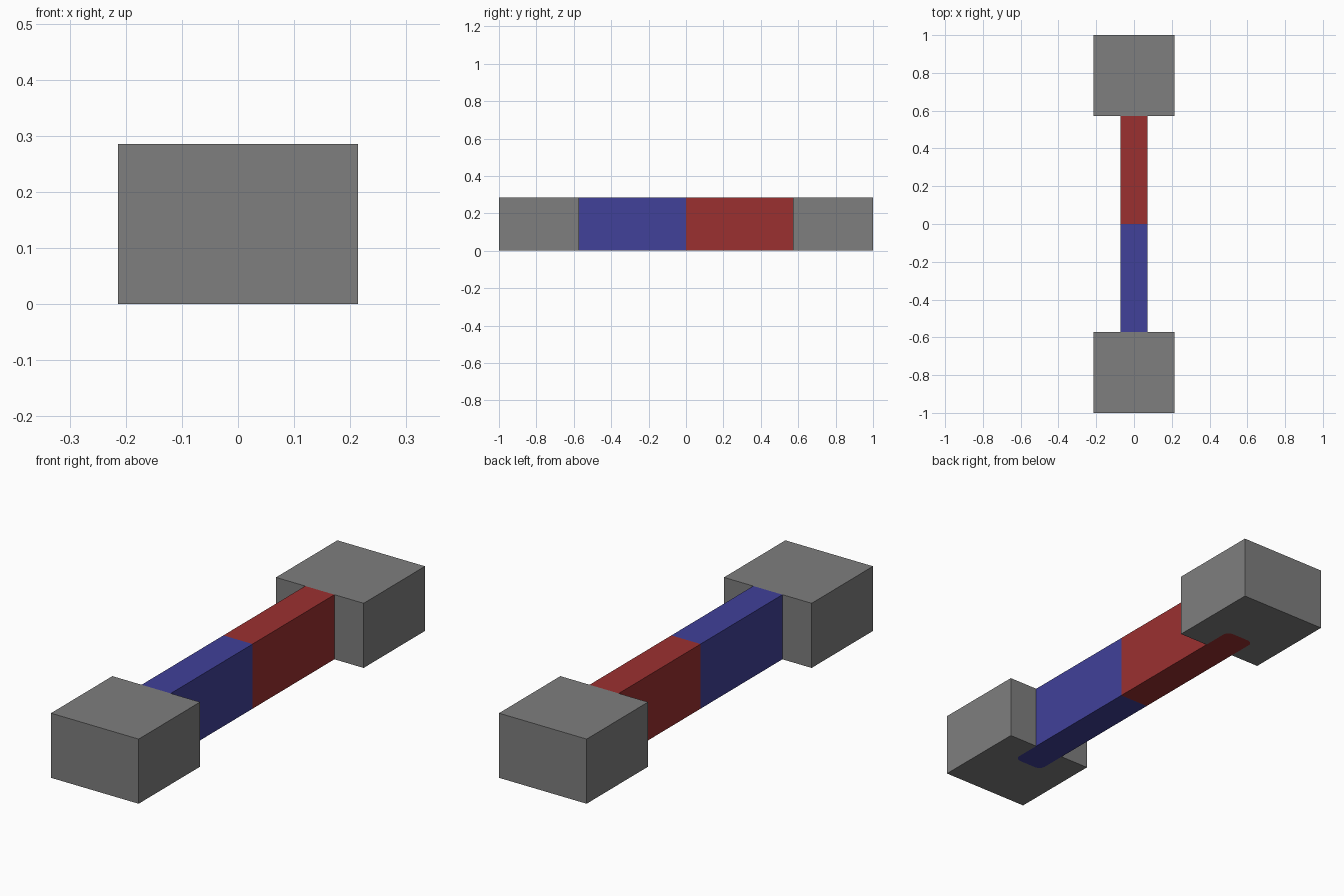
import bpy
import bmesh
from math import cos, sin, pi

default = bpy.data.objects.get("Cube")
if default:
    bpy.data.objects.remove(default, do_unlink=True)

U = 1 / 7          # one modelling unit
RADIUS = 0.03      # rounding of the tab corners


def material(name, rgb):
    m = bpy.data.materials.new(name)
    m.use_nodes = True
    m.diffuse_color = (*rgb, 1)
    m.node_tree.nodes["Principled BSDF"].inputs["Base Color"].default_value = (*rgb, 1)
    return m


GREY = material("grey", (0.21, 0.21, 0.21))
BLUE = material("blue", (0.052, 0.052, 0.32))
RED = material("red", (0.33, 0.03, 0.03))


def prism(name, outline, z0, z1, mat):
    """Extrude a closed outline straight up from z0 to z1."""
    bm = bmesh.new()
    base = bm.faces.new([bm.verts.new((x, y, z0)) for x, y in outline])
    top = bmesh.ops.extrude_face_region(bm, geom=[base])["geom"]
    verts = [g for g in top if isinstance(g, bmesh.types.BMVert)]
    bmesh.ops.translate(bm, verts=verts, vec=(0, 0, z1 - z0))
    bmesh.ops.recalc_face_normals(bm, faces=bm.faces)
    mesh = bpy.data.meshes.new(name)
    bm.to_mesh(mesh)
    bm.free()
    mesh.materials.append(mat)
    ob = bpy.data.objects.new(name, mesh)
    bpy.context.collection.objects.link(ob)
    return ob


def rectangle(half_width, y0, y1):
    return [(-half_width, y0), (half_width, y0), (half_width, y1), (-half_width, y1)]


def tab_outline(side, y0, y1):
    """Strip with two rounded corners at its outer end."""
    w, steps = U / 2 - RADIUS, 6
    pts = [(U / 2, y0)]
    for centre, start in ((w, 0), (-w, pi / 2)):
        for i in range(steps + 1):
            a = start + pi / 2 * i / steps
            pts.append((centre + RADIUS * cos(a), y1 - RADIUS + RADIUS * sin(a)))
    pts.append((-U / 2, y0))
    return [(x, side * y) for x, y in pts]


for side, end, colour in ((-1, "front", BLUE), (1, "back", RED)):
    # Half of the bar, and the tab that plugs into the end block
    prism(end + "_bar", rectangle(U / 2, 0, side * 4 * U), 0, 2 * U, colour)
    prism(end + "_tab", tab_outline(side, 4 * U, 5 * U), 0, U, colour)

    # End block with a matching slot open underneath
    block = prism(end + "_block", rectangle(1.5 * U, side * 4 * U, side * 7 * U),
                  0, 2 * U, GREY)
    cutter = prism(end + "_slot_cutter", tab_outline(side, 3.5 * U, 5 * U), -U, U, GREY)
    cutter.hide_render = True
    cutter.hide_viewport = True
    cutter.display_type = 'WIRE'
    slot = block.modifiers.new("slot", 'BOOLEAN')
    slot.operation = 'DIFFERENCE'
    slot.solver = 'EXACT'
    slot.object = cutter
